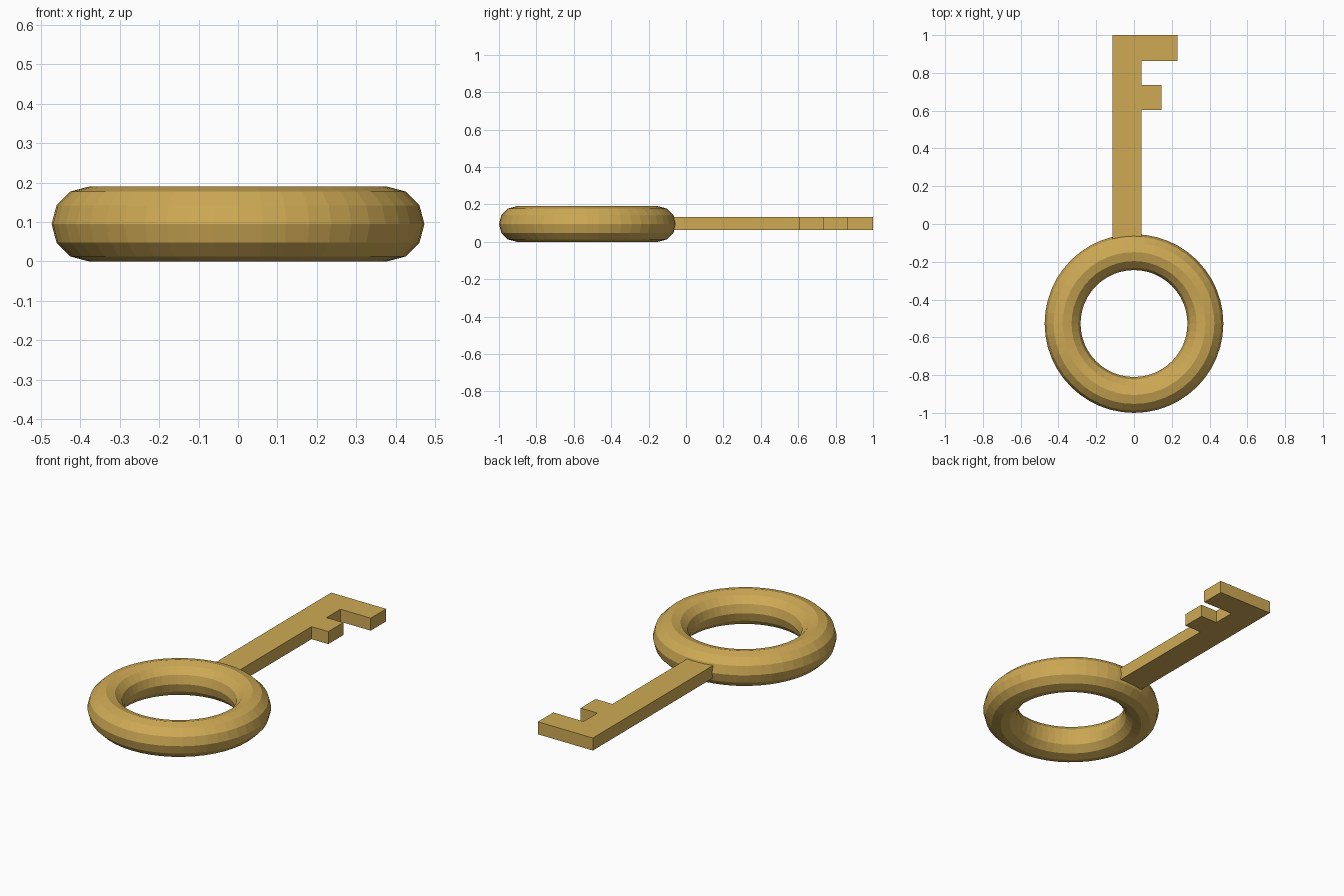
import bpy, bmesh

if "Cube" in bpy.data.objects:
    bpy.data.objects.remove(bpy.data.objects["Cube"])

brass = bpy.data.materials.new("brass")
brass.diffuse_color = (0.62, 0.40, 0.09, 1)
brass.use_nodes = True
brass.node_tree.nodes["Principled BSDF"].inputs["Base Color"].default_value = brass.diffuse_color

# Ring handle
bpy.ops.mesh.primitive_torus_add(major_segments=48, minor_segments=12,
                                 major_radius=0.378, minor_radius=0.095,
                                 location=(0, -0.527, 0.095))
ring = bpy.context.object
ring.name = "ring_handle"
ring.data.materials.append(brass)

# Flat blade: shaft with two teeth, extruded from one outline
LEFT, RIGHT, Z0, Z1 = -0.115, 0.04, 0.062, 0.133
outline = [(LEFT, -0.10), (RIGHT, -0.10),
           (RIGHT, 0.603), (0.145, 0.603), (0.145, 0.737), (RIGHT, 0.737),
           (RIGHT, 0.862), (0.23, 0.862), (0.23, 1.0), (LEFT, 1.0)]
bm = bmesh.new()
face = bm.faces.new([bm.verts.new((x, y, Z0)) for x, y in outline])
ext = bmesh.ops.extrude_face_region(bm, geom=[face])
top = [v for v in ext["geom"] if isinstance(v, bmesh.types.BMVert)]
bmesh.ops.translate(bm, verts=top, vec=(0, 0, Z1 - Z0))
bmesh.ops.recalc_face_normals(bm, faces=bm.faces)
mesh = bpy.data.meshes.new("toothed_shaft")
bm.to_mesh(mesh)
bm.free()
mesh.materials.append(brass)
shaft = bpy.data.objects.new("toothed_shaft", mesh)
bpy.context.collection.objects.link(shaft)
